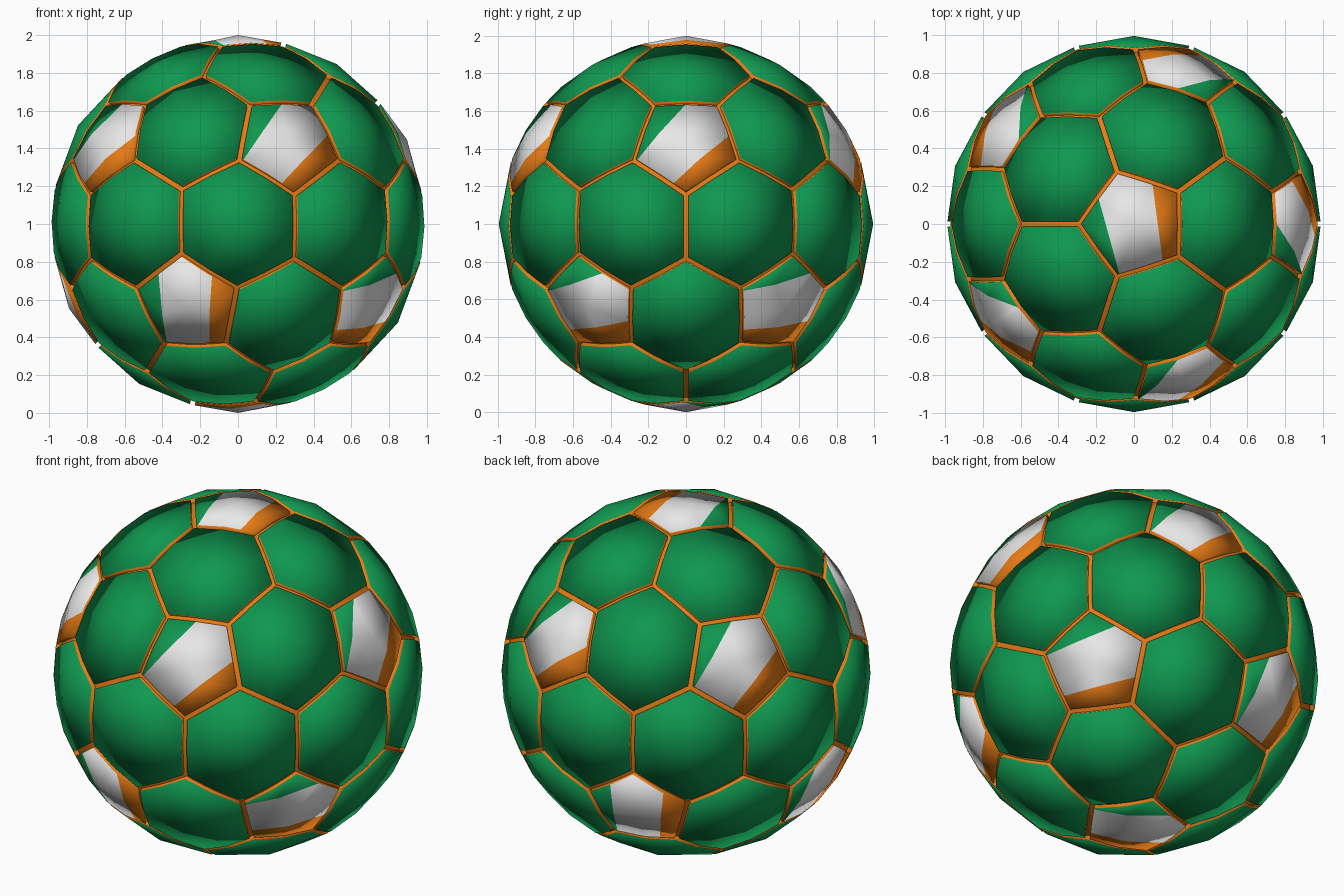
import bpy, bmesh, math
from mathutils import Vector, Matrix
from itertools import combinations

if "Cube" in bpy.data.objects:
    bpy.data.objects.remove(bpy.data.objects["Cube"])

LIFT = Vector((0, 0, 1))
R_EDGE, R_FLOOR, GAP = 0.987, 0.955, 0.014


def material(name, rgb):
    m = bpy.data.materials.new(name)
    m.diffuse_color = (*rgb, 1)
    m.use_nodes = True
    m.node_tree.nodes["Principled BSDF"].inputs["Base Color"].default_value = m.diffuse_color
    return m


GREEN = material("green", (0.005, 0.31, 0.08))
WHITE = material("white", (0.80, 0.80, 0.80))
ORANGE = material("orange", (0.80, 0.20, 0.008))


def direction(az, el):
    a, e = math.radians(az), math.radians(el)
    return Vector((math.cos(e) * math.cos(a), math.cos(e) * math.sin(a), math.sin(e)))


def finish(bm, name, mats):
    bmesh.ops.translate(bm, vec=LIFT, verts=bm.verts)
    for f in bm.faces:
        f.smooth = True
    me = bpy.data.meshes.new(name)
    bm.to_mesh(me)
    bm.free()
    for m in mats:
        me.materials.append(m)
    ob = bpy.data.objects.new(name, me)
    bpy.context.collection.objects.link(ob)


def add_panel(bm, centre, corners, r_centre):
    """Domed panel: one quad per corner, with a short orange wall down to the seam."""
    ref = corners[0] - centre
    side = centre.cross(ref)
    corners = sorted(corners, key=lambda p: math.atan2((p - centre).dot(side.normalized()),
                                                       (p - centre).dot(ref.normalized())))
    n = len(corners)
    apothem = min(((corners[i] + corners[i - 1]) / 2 - centre).length for i in range(n))
    mid_c = sum(corners, Vector()) / n
    inner = [mid_c + (p - mid_c) * (1 - GAP / apothem) for p in corners]
    ring = []
    for i in range(n):
        ring += [inner[i].normalized(), ((inner[i] + inner[(i + 1) % n]) / 2).normalized()]
    top = [bm.verts.new(p * R_EDGE) for p in ring]
    low = [bm.verts.new(p * R_FLOOR) for p in ring]
    mid = bm.verts.new(centre * r_centre)
    m = 2 * n
    for i in range(0, m, 2):
        bm.faces.new((mid, top[i - 1], top[i], top[i + 1]))
    for i in range(m):
        j = (i + 1) % m
        bm.faces.new((top[i], low[i], low[j], top[j])).material_index = 1


# Layout: 12 pentagons, 20 triple joints, 30 hexagons between pentagon pairs
EL = math.degrees(math.atan(0.5))
# azimuth, elevation, bearing of the stripe axis (anticlockwise from east, seen from outside)
flags = [(0, 90, 101.5 - 90)]
flags += [(72 * k, EL, 47.5) for k in range(5)]
flags += [(36, -EL, 11.5), (108, -EL, 83.5), (180, -EL, 83.5), (252, -EL, 83.5), (324, -EL, 11.5)]
flags += [(0, -90, 0)]
pents = [direction(a, e) for a, e, b in flags]


def near(a, b):
    return 0.3 < a.dot(b) < 0.6


joints = [(a + b + c).normalized() for a, b, c in combinations(pents, 3)
          if near(a, b) and near(b, c) and near(a, c)]
ALPHA = math.radians(17.4)


def pent_corner(p, j):
    t = (j - p * p.dot(j)).normalized()
    return p * math.cos(ALPHA) + t * math.sin(ALPHA)


# Hexagon panels
bm = bmesh.new()
for a, b in combinations(pents, 2):
    if near(a, b):
        js = [j for j in joints if j.dot(a) > 0.7 and j.dot(b) > 0.7]
        corners = js + [pent_corner(p, j) for p in (a, b) for j in js]
        add_panel(bm, (a + b).normalized(), corners, 0.995)
bmesh.ops.recalc_face_normals(bm, faces=bm.faces)
finish(bm, "hexagon_panels", [GREEN, ORANGE])

# Pentagon panels, each cut into green, white and orange stripes
for k, (az, el, bearing) in enumerate(flags):
    c = pents[k]
    bm = bmesh.new()
    add_panel(bm, c, [pent_corner(c, j) for j in joints if j.dot(c) > 0.7], 1.0)
    bmesh.ops.recalc_face_normals(bm, faces=bm.faces)
    if k == 0:
        axis = direction(101.5, 0)
    elif k == 11:
        axis = direction(150.5, 0)
    else:
        east = direction(az + 90, 0)
        b = math.radians(bearing)
        axis = east * math.cos(b) + c.cross(east) * math.sin(b)
    across = axis.cross(c)
    # the white stripe widens slightly along its axis
    green_n = Matrix.Rotation(math.radians(4), 3, c) @ across
    orange_n = Matrix.Rotation(math.radians(-4), 3, c) @ across
    # rotation sense is chosen so the two cuts diverge towards the axis end
    if green_n.dot(axis) < 0:
        green_n, orange_n = orange_n, green_n
    cuts = [(across * -0.145, green_n), (across * 0.125, orange_n)]
    for co, no in cuts:
        bmesh.ops.bisect_plane(bm, geom=bm.verts[:] + bm.edges[:] + bm.faces[:],
                               plane_co=co, plane_no=no)
    for f in bm.faces:
        if f.material_index == 1:
            continue
        p = f.calc_center_median()
        if (p - cuts[0][0]).dot(green_n) < 0:
            f.material_index = 0
        elif (p - cuts[1][0]).dot(orange_n) > 0:
            f.material_index = 1
        else:
            f.material_index = 2
    finish(bm, "pentagon_panel_%d" % (k + 1), [GREEN, ORANGE, WHITE])

# Orange seam core under the panels
bm = bmesh.new()
bmesh.ops.create_icosphere(bm, subdivisions=5, radius=0.962)
finish(bm, "seam_core", [ORANGE])
